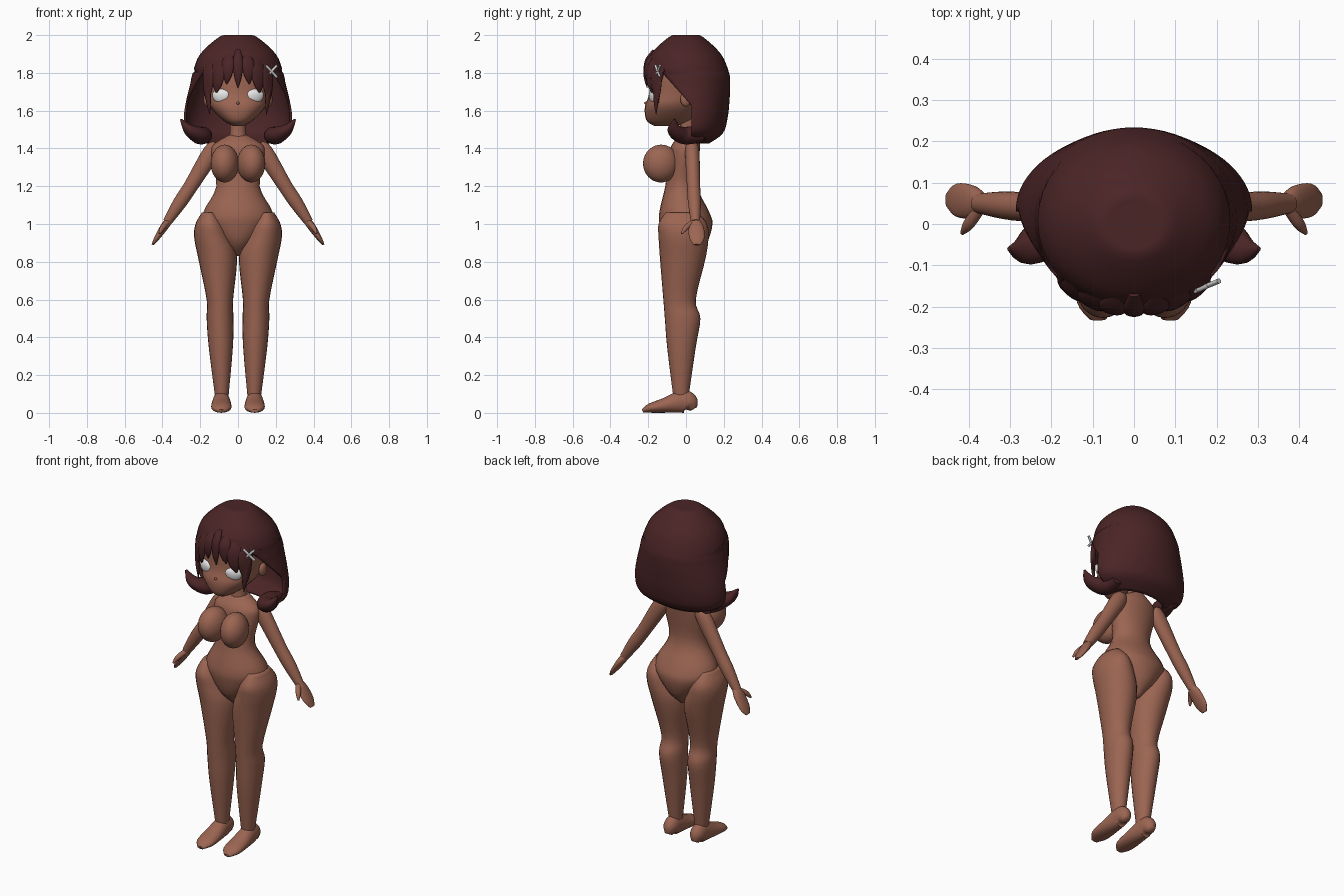
import bpy, bmesh, math
from mathutils import Vector, Matrix

cube = bpy.data.objects.get("Cube")
if cube:
    bpy.data.objects.remove(cube, do_unlink=True)


def material(name, red, green, blue):
    mat = bpy.data.materials.new(name)
    mat.use_nodes = True
    mat.diffuse_color = (red, green, blue, 1)
    shader = mat.node_tree.nodes["Principled BSDF"]
    shader.inputs["Base Color"].default_value = mat.diffuse_color
    shader.inputs["Roughness"].default_value = .8
    return mat


SKIN = material("warm brown skin", .33, .13, .085)
HAIR = material("dark maroon hair", .07, .018, .019)
WHITE = material("eye white", .8, .8, .8)
METAL = material("pale grey clip", .6, .6, .6)
X, Y, Z = Vector((1, 0, 0)), Vector((0, 1, 0)), Vector((0, 0, 1))


def finish(name, bm, mat, mirror):
    """Turn the mesh into a smooth object, doubled across the middle if asked."""
    bmesh.ops.recalc_face_normals(bm, faces=bm.faces)
    mesh = bpy.data.meshes.new(name)
    bm.to_mesh(mesh)
    bm.free()
    mesh.materials.append(mat)
    mesh.shade_smooth()
    mesh.set_sharp_from_angle(angle=math.radians(60))
    part = bpy.data.objects.new(name, mesh)
    bpy.context.collection.objects.link(part)
    if mirror:
        part.modifiers.new("Mirror", 'MIRROR').use_mirror_merge = False
    return part


def spline(rows, steps=4):
    """Pass a smooth curve through rows of numbers."""
    rows = [Vector(row) for row in rows]
    last = len(rows) - 1
    result = []
    for i in range(last):
        before, a, b, after = rows[max(i - 1, 0)], rows[i], rows[i + 1], rows[min(i + 2, last)]
        for k in range(steps):
            t = k / steps
            enter, leave = (b - before) / 2, (after - a) / 2
            bend = (a - b) * 2 + enter + leave
            result.append(a + enter * t + (b - a - enter - bend) * t * t + bend * t ** 3)
    return result + [rows[last]]


def ellipse(centre, u, v, power, count=24):
    points = []
    for i in range(count):
        angle = math.tau * i / count
        c, s = math.cos(angle), math.sin(angle)
        points.append(centre + u * math.copysign(abs(c) ** (2 / power), c)
                      + v * math.copysign(abs(s) ** (2 / power), s))
    return points


def loft(name, mat, rows, ref=None, mirror=False, power=2):
    """Rows give x, y, z and two radii. Sections are level, or square to the path
    with the second radius along ref."""
    rows = spline(rows)
    centres = [Vector(row[:3]) for row in rows]
    last = len(rows) - 1
    bm = bmesh.new()
    loops = []
    for i, row in enumerate(rows):
        u, v = X, Y
        if ref:
            along = (centres[min(i + 1, last)] - centres[max(i - 1, 0)]).normalized()
            u = along.cross(ref).normalized()
            v = along.cross(u)
        ring = ellipse(centres[i], u * row[3], v * row[4], power)
        loops.append([bm.verts.new(p) for p in ring])
    for a, b in zip(loops, loops[1:]):
        for i in range(len(a)):
            bm.faces.new((a[i - 1], a[i], b[i], b[i - 1]))
    bm.faces.new(loops[0])
    bm.faces.new(loops[-1])
    return finish(name, bm, mat, mirror)


def ball(name, mat, centre, radii, yaw=0, top=1, mirror=True):
    bm = bmesh.new()
    bmesh.ops.create_uvsphere(bm, u_segments=32, v_segments=20, radius=1)
    for v in bm.verts:
        if v.co.z > 0:
            v.co.z *= top
    bm.transform(Matrix.Translation(centre) @ Matrix.Rotation(yaw, 4, 'Z')
                 @ Matrix.Diagonal((*radii, 1)))
    return finish(name, bm, mat, mirror)


# Torso, neck and chest
loft("torso", SKIN, (
    (0, 0, .83, .02, .04), (0, 0, .9, .09, .11), (0, 0, 1, .175, .14),
    (0, -.01, 1.07, .18, .13), (0, -.025, 1.2, .115, .085), (0, -.01, 1.36, .14, .08),
    (0, 0, 1.42, .13, .075), (0, .015, 1.47, .05, .045)))
loft("neck", SKIN, ((0, .01, 1.44, .05, .05), (0, .01, 1.5, .042, .042), (0, .01, 1.6, .045, .045)))
ball("chest", SKIN, (.07, -.132, 1.32), (.074, .096, .1), yaw=.15)

# Head and face
loft("head", SKIN, (
    (0, -.11, 1.52, .03, .06), (0, -.09, 1.55, .08, .12), (0, -.07, 1.62, .145, .148),
    (0, -.045, 1.69, .162, .15), (0, -.025, 1.83, .17, .155), (0, 0, 1.95, .08, .08)), power=2.35)
ball("nose", SKIN, (0, -.21, 1.64), (.008, .012, .008), mirror=False)
ball("eyes", WHITE, (.09, -.171, 1.683), (.048, .022, .044), yaw=.3, top=.75)
ball("ears", SKIN, (.165, 0, 1.66), (.018, .03, .038))

# Legs and feet
loft("legs", SKIN, (
    (.086, -.027, .09, .036, .041), (.091, -.024, .35, .064, .076), (.095, -.018, .5, .071, .094),
    (.096, -.034, .6, .07, .086), (.108, -.017, .82, .103, .121), (.135, -.013, .93, .097, .132),
    (.148, -.017, 1, .077, .128), (.152, -.023, 1.06, .04, .085)), mirror=True)
foot = ((.04, .04, .02), (.02, .1, .04), (-.02, .12, .044), (-.11, .08, .053),
        (-.19, .05, .05), (-.23, .02, .02))
loft("feet", SKIN, [(.088, y, tall / 2, wide, tall / 2) for y, tall, wide in foot],
     ref=Z, mirror=True)

# Arms, hands and thumbs
loft("arms", SKIN, (
    (.11, .03, 1.42, .025, .028), (.14, .033, 1.38, .046, .038), (.25, .04, 1.2, .038, .035),
    (.31, .045, 1.11, .036, .034), (.375, .05, 1.01, .024, .024)), ref=Y, mirror=True)
loft("hands", SKIN, (
    (.365, .05, 1.02, .02, .022), (.39, .053, .985, .021, .04),
    (.43, .058, .925, .014, .04), (.452, .058, .89, .006, .018)), ref=Y, mirror=True)
loft("thumbs", SKIN, (
    (.375, .035, 1.01, .012, .014), (.4, 0, .98, .014, .014), (.416, -.022, .95, .005, .005)),
    ref=X, mirror=True)

# Hair shell, wrapped round the head and open below the fringe
bm = bmesh.new()
strips = []
columns = 40
for wide, y, deep, z in spline((
        (.05, 0, .05, 2), (.1, 0, .09, 1.99), (.2, 0, .185, 1.9), (.24, .01, .218, 1.8),
        (.253, .017, .217, 1.74), (.275, .025, .205, 1.65), (.286, .035, .185, 1.56),
        (.265, .04, .155, 1.48), (.16, .035, .085, 1.425))):
    start = -math.pi / 2
    if z < 1.82:
        front_edge = min(.03, .9 * (1.66 - z))
        start = math.asin((front_edge - y) / deep)
    strip = []
    for i in range(columns + 1):
        angle = start + (math.pi - 2 * start) * i / columns
        strip.append(bm.verts.new((wide * math.cos(angle), y + deep * math.sin(angle), z)))
    strips.append(strip)
for a, b in zip(strips, strips[1:]):
    for i in range(columns):
        bm.faces.new((a[i], a[i + 1], b[i + 1], b[i]))
bm.faces.new(strips[0][:-1])
bmesh.ops.remove_doubles(bm, verts=bm.verts, dist=.0005)
shell = finish("hair_shell", bm, HAIR, mirror=False)
wall = shell.modifiers.new("Thickness", 'SOLIDIFY')
wall.thickness = .012
wall.offset = -1

# Flipped hair ends beside the neck
loft("hair_flips", HAIR, (
    (.2, .1, 1.47, .03, .03), (.19, .04, 1.47, .052, .045), (.205, -.02, 1.47, .055, .045),
    (.26, -.06, 1.5, .04, .03), (.303, -.06, 1.555, .005, .005)), ref=Z, mirror=True)


def fringe_lock(name, root, tip, tip_height, half_width):
    """A pointed lock that hangs from the crown and follows the brow."""
    root_height = 1.92 - .4 * root
    rows = []
    for t, swell, depth in ((0, .5, .17), (.3, 1, .205), (.7, .75, .213), (1, .05, .205)):
        x = root + (tip - root) * t
        y = -depth * math.sqrt(1 - (x / .235) ** 2)
        z = root_height + (tip_height - root_height) * t
        rows.append((x, y, z, half_width * swell, .013 * swell + .001))
    outward = Vector((rows[2][0], rows[2][1], 0)).normalized()
    loft(name, HAIR, rows, ref=outward, mirror=root > 0)


# Fringe
fringe_lock("centre_lock", 0, 0, 1.72, .026)
fringe_lock("inner_locks", .05, .06, 1.74, .034)
fringe_lock("brow_locks", .1, .115, 1.69, .042)
fringe_lock("temple_locks", .15, .165, 1.64, .04)
fringe_lock("cheek_locks", .175, .15, 1.58, .022)

# Crossed hair clip
for name, slope in (("rising_clip_bar", 1), ("falling_clip_bar", -1)):
    loft(name, METAL, [(.177 + .029 * d, -.15 + .012 * d, 1.808 + .031 * slope * d, .007, .006)
                       for d in (-1, 0, 1)], ref=Y)
